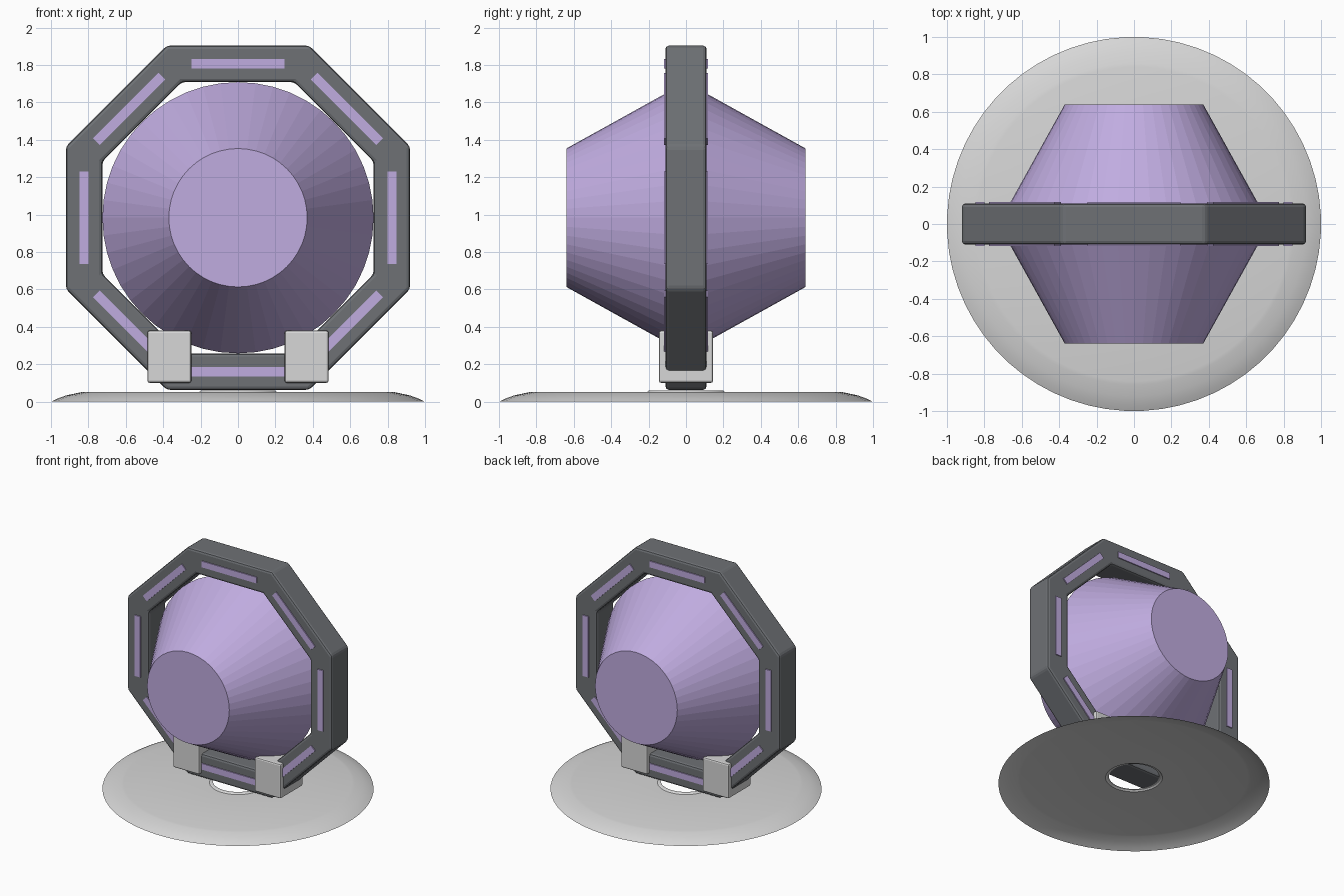
import bpy, bmesh, math
from mathutils import Matrix, Vector

if "Cube" in bpy.data.objects:
    bpy.data.objects.remove(bpy.data.objects["Cube"])

CZ = 0.983          # height of the ring centre


def material(name, rgb):
    m = bpy.data.materials.new(name)
    lin = [(c / 255 / 12.92) if c < 11 else ((c / 255 + 0.055) / 1.055) ** 2.4 for c in rgb]
    m.diffuse_color = (*lin, 1)
    m.use_nodes = True
    m.node_tree.nodes["Principled BSDF"].inputs["Base Color"].default_value = m.diffuse_color
    return m


purple = material("lilac", (192, 172, 224))
dark = material("dark grey", (110, 113, 117))
light = material("light grey", (215, 215, 215))


def finish(bm, name, mat, smooth=None, bevel=0, fix=True):
    if fix:
        bmesh.ops.recalc_face_normals(bm, faces=bm.faces)
    me = bpy.data.meshes.new(name)
    bm.to_mesh(me)
    bm.free()
    me.materials.append(mat)
    ob = bpy.data.objects.new(name, me)
    bpy.context.collection.objects.link(ob)
    if bevel:
        b = ob.modifiers.new("bevel", 'BEVEL')
        b.width, b.segments, b.limit_method = bevel, 2, 'ANGLE'
        b.angle_limit = math.radians(30)
    if smooth:
        bpy.ops.object.select_all(action='DESELECT')
        ob.select_set(True)
        bpy.context.view_layer.objects.active = ob
        bpy.ops.object.shade_smooth_by_angle(angle=math.radians(smooth))
    return ob


def lathe(profile, n, place, close=False, caps=False, phase=0.0):
    """Revolve (radius, height) points about an axis; place maps to 3D."""
    bm = bmesh.new()
    rings = [[bm.verts.new(place(r * math.cos(a), r * math.sin(a), h))
              for a in (2 * math.pi * (i + phase) / n for i in range(n))]
             for r, h in profile]
    pairs = list(zip(rings, rings[1:])) + ([(rings[-1], rings[0])] if close else [])
    for a, b in pairs:
        for i in range(n):
            j = (i + 1) % n
            bm.faces.new((a[i], a[j], b[j], b[i]))
    if caps:
        bm.faces.new(rings[0])
        bm.faces.new(rings[-1])
    return bm


def upright(u, v, h):
    return Vector((u, h, CZ + v))


def flat(u, v, h):
    return Vector((u, v, h))


def box(size, matrix, bm=None):
    bm = bm or bmesh.new()
    bmesh.ops.create_cube(bm, size=1, matrix=matrix @ Matrix.Diagonal((*size, 1)))
    return bm


# Base: shallow hollow dish with a raised lip round an open centre
finish(lathe([(1.0, 0), (0.97, 0.015), (0.92, 0.033), (0.86, 0.046), (0.84, 0.05),
              (0.21, 0.05), (0.2, 0.058), (0.185, 0.06)], 64, flat, phase=0.5),
       "base_dish", light, smooth=30)

# Octagonal ring
k = 1 / math.cos(math.pi / 8)
finish(lathe([(0.92 * k, -0.11), (0.92 * k, 0.11), (0.725 * k, 0.11), (0.725 * k, -0.11)],
             8, upright, close=True, phase=0.5), "octagon_ring", dark, bevel=0.018)

# Double cone inside the ring
finish(lathe([(0.37, -0.64), (0.725, 0), (0.37, 0.64)], 48, upright, caps=True),
       "double_cone", purple)

# Light strips on both faces of every ring side
bm = bmesh.new()
for i in range(8):
    turn = Matrix.Translation((0, 0, CZ)) @ Matrix.Rotation(i * math.pi / 4, 4, 'Y')
    for s in (-1, 1):
        box((0.495, 0.009, 0.05), turn @ Matrix.Translation((0, s * 0.1135, 0.823)), bm)
finish(bm, "light_strips", purple)

# Clamp blocks holding the lower corners
for side, s in (("left", -1), ("right", 1)):
    finish(box((0.235, 0.29, 0.28), Matrix.Translation((s * 0.367, 0, 0.24))),
           side + "_clamp", light, bevel=0.012)
